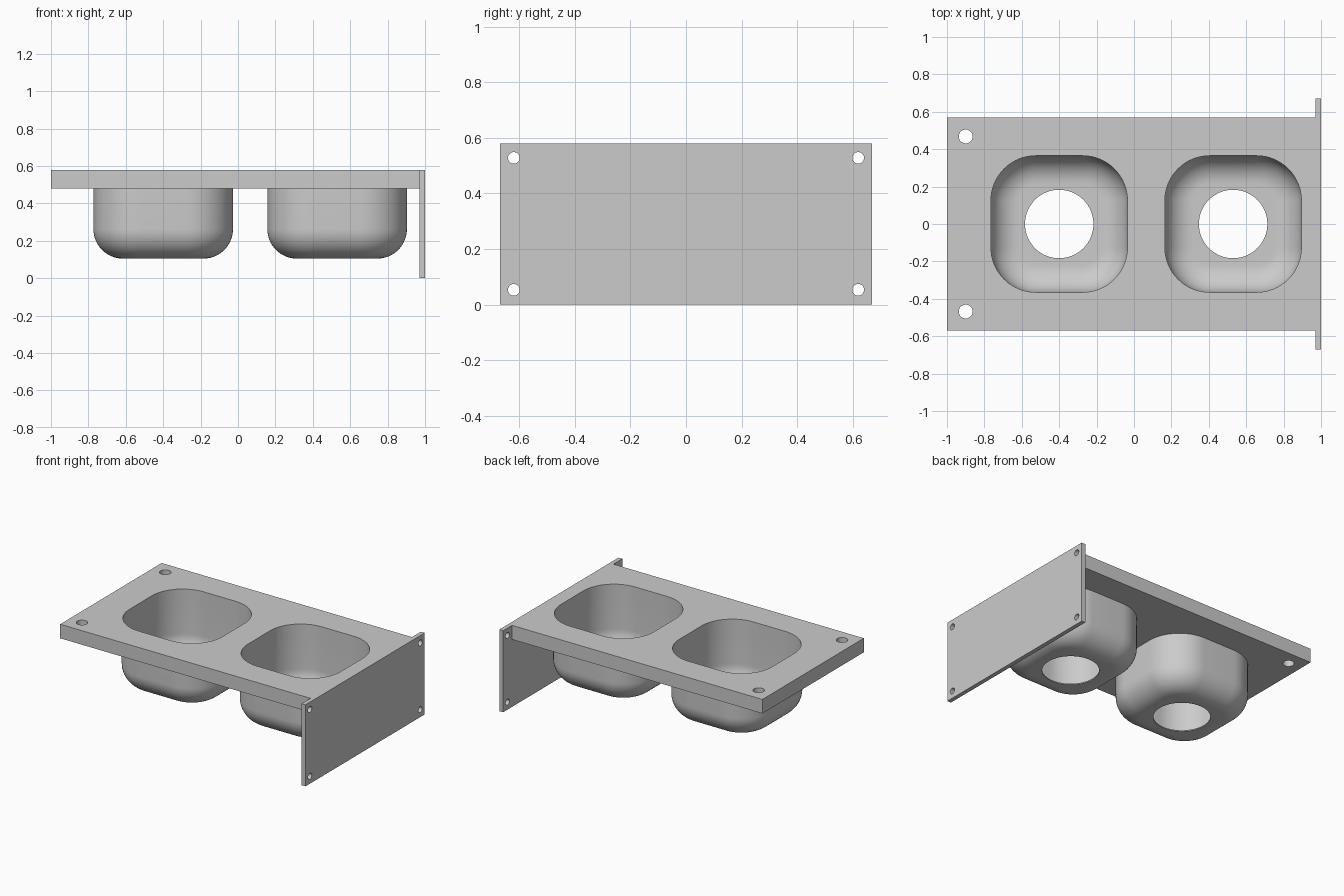
import bpy
import bmesh
from math import cos, sin, pi, radians

old = bpy.data.objects.get("Cube")
if old:
    bpy.data.objects.remove(old, do_unlink=True)

grey = bpy.data.materials.new("plain grey")
grey.use_nodes = True
grey.diffuse_color = (0.6, 0.6, 0.6, 1)
grey.node_tree.nodes["Principled BSDF"].inputs["Base Color"].default_value = (0.6, 0.6, 0.6, 1)

TOP, UNDER, FLOOR = 0.58, 0.48, 0.105
WALL = 0.008
HALF, CORNER, FILLET, DRAIN = 0.365, 0.24, 0.15, 0.183
BOWL_X = (-0.4, 0.53)
STEPS = 16


def finish(name, bm):
    bmesh.ops.remove_doubles(bm, verts=bm.verts, dist=1e-5)
    bmesh.ops.recalc_face_normals(bm, faces=bm.faces)
    mesh = bpy.data.meshes.new(name)
    bm.to_mesh(mesh)
    bm.free()
    mesh.materials.append(grey)
    obj = bpy.data.objects.new(name, mesh)
    bpy.context.collection.objects.link(obj)
    return obj


def box(name, lo, hi):
    bm = bmesh.new()
    bmesh.ops.create_cube(bm, size=1)
    for v in bm.verts:
        v.co = [(a + b) / 2 + c * (b - a) for a, b, c in zip(lo, hi, v.co)]
    return finish(name, bm)


def ring(bm, half, radius, z):
    """Rounded square; half == radius gives a circle."""
    verts = []
    for q in range(4):
        sx, sy = ((1, 1), (-1, 1), (-1, -1), (1, -1))[q]
        for i in range(STEPS + 1):
            a = (q + i / STEPS) * pi / 2
            verts.append(bm.verts.new((sx * (half - radius) + radius * cos(a),
                                       sy * (half - radius) + radius * sin(a), z)))
    return verts


def bridge(bm, a, b):
    for i in range(len(a)):
        j = (i + 1) % len(a)
        bm.faces.new((a[i], a[j], b[j], b[i]))


def prism(name, half, radius, z0, z1):
    bm = bmesh.new()
    a, b = ring(bm, half, radius, z0), ring(bm, half, radius, z1)
    bridge(bm, a, b)
    bm.faces.new(a)
    bm.faces.new(b)
    return finish(name, bm)


def cut(target, cutters):
    for c in cutters:
        c.hide_render = True
        mod = target.modifiers.new("cut", "BOOLEAN")
        mod.operation = "DIFFERENCE"
        mod.solver = "EXACT"
        mod.object = c
        bpy.context.view_layer.objects.active = target
        bpy.ops.object.modifier_apply(modifier=mod.name)
        bpy.data.objects.remove(c, do_unlink=True)


def smooth(obj):
    bpy.ops.object.select_all(action="DESELECT")
    obj.select_set(True)
    bpy.context.view_layer.objects.active = obj
    bpy.ops.object.shade_smooth_by_angle(angle=radians(30))


def bowl_side(bm, grow):
    """Rings of one skin, from the rim down to the drain hole."""
    half, floor = HALF + grow, FLOOR + WALL - grow
    corner, fillet = CORNER + grow, FILLET + grow
    rings = [ring(bm, half, corner, UNDER)]
    for i in range(STEPS + 1):
        a = i / STEPS * pi / 2
        inset = fillet * (1 - cos(a))
        rings.append(ring(bm, half - inset, corner - inset, floor + fillet * (1 - sin(a))))
    rings.append(ring(bm, DRAIN, DRAIN, floor))
    return rings


# Worktop slab with bowl openings and two fixing holes
slab = box("worktop_slab", (-1, -0.57, UNDER), (0.97, 0.57, TOP))
cutters = []
for x in BOWL_X:
    c = prism("opening_cutter", HALF, CORNER, UNDER - 0.1, TOP + 0.1)
    c.location.x = x
    cutters.append(c)
for y in (-0.468, 0.468):
    c = prism("hole_cutter", 0.037, 0.037, UNDER - 0.1, TOP + 0.1)
    c.location = (-0.9, y, 0)
    cutters.append(c)
bpy.context.view_layer.update()
cut(slab, cutters)
smooth(slab)

# Thin-walled bowls with a round drain
for x, side in zip(BOWL_X, ("right", "left")):
    bm = bmesh.new()
    loop = bowl_side(bm, WALL) + bowl_side(bm, 0)[::-1]
    for a, b in zip(loop, loop[1:] + loop[:1]):
        bridge(bm, a, b)
    bowl = finish("bowl_" + side, bm)
    bowl.location.x = x
    smooth(bowl)

# Wide end plate with a hole in each corner
plate = box("end_plate", (0.97, -0.67, 0), (1, 0.67, TOP))
cutters = []
for y in (-0.62, 0.62):
    for z in (0.053, 0.528):
        c = prism("hole_cutter", 0.021, 0.021, -0.1, 0.1)
        c.rotation_euler.y = pi / 2
        c.location = (0.985, y, z)
        cutters.append(c)
bpy.context.view_layer.update()
cut(plate, cutters)
smooth(plate)
